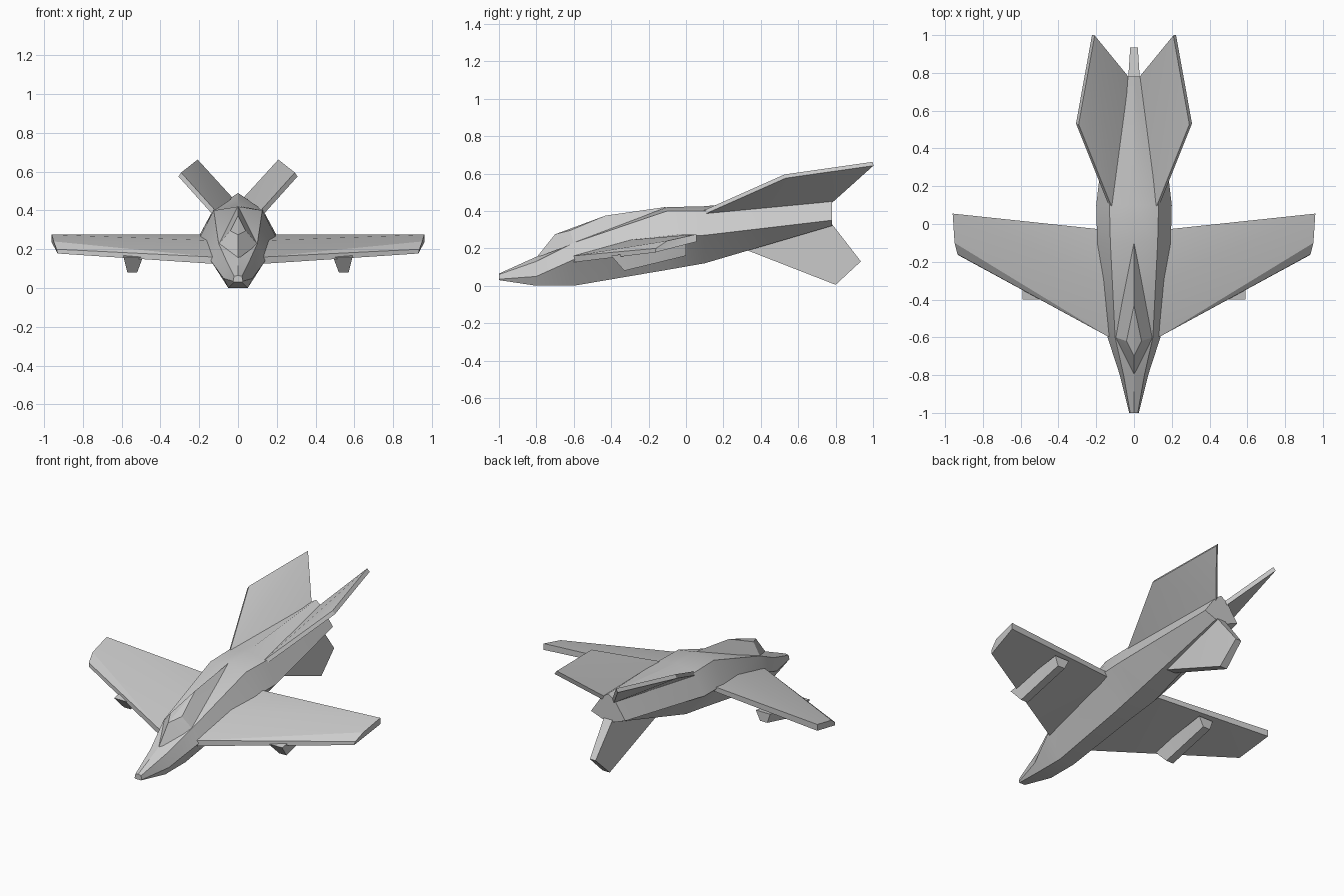
import bpy, bmesh
from mathutils import Vector

if "Cube" in bpy.data.objects:
    bpy.data.objects.remove(bpy.data.objects["Cube"])


def finish(bm, name, angle=0.35):
    bmesh.ops.recalc_face_normals(bm, faces=bm.faces)
    mesh = bpy.data.meshes.new(name)
    bm.to_mesh(mesh)
    bm.free()
    ob = bpy.data.objects.new(name, mesh)
    bpy.context.collection.objects.link(ob)
    bpy.ops.object.select_all(action='DESELECT')
    ob.select_set(True)
    bpy.context.view_layer.objects.active = ob
    bpy.ops.object.shade_smooth_by_angle(angle=angle)
    return ob


def hull(name, points, mirror=False):
    """Closed faceted solid around a few corner points."""
    bm = bmesh.new()
    for p in points:
        bm.verts.new(p)
    res = bmesh.ops.convex_hull(bm, input=bm.verts)
    loose = [v for v in bm.verts if not v.link_faces]
    bmesh.ops.delete(bm, geom=loose, context='VERTS')
    ob = finish(bm, name)
    if mirror:
        ob.modifiers.new("mirror", 'MIRROR').use_bisect_axis[0] = False
    return ob


def plate(corners, thickness):
    """Both sides of a flat panel given by its corners."""
    c = [Vector(p) for p in corners]
    n = (c[2] - c[0]).cross(c[3] - c[1]).normalized() * thickness / 2
    return [p + n for p in c] + [p - n for p in c]


# Fuselage: y, then bottom, side and shoulder as (x, z), then ridge height
sections = [
    (-1.00, (0.02, 0.03), (0.025, 0.035), (0.02, 0.06), 0.065),
    (-0.80, (0.05, 0.00), (0.075, 0.05), (0.055, 0.13), 0.155),
    (-0.60, (0.05, 0.00), (0.14, 0.14), (0.10, 0.23), 0.24),
    (-0.10, (0.06, 0.085), (0.195, 0.265), (0.125, 0.40), 0.42),
    (0.10, (0.07, 0.12), (0.20, 0.27), (0.13, 0.40), 0.425),
    (0.78, (0.04, 0.32), (0.12, 0.35), (0.045, 0.46), 0.49),
]
bm = bmesh.new()
rings = []
for y, bottom, side, shoulder, top in sections:
    half = [bottom, side, shoulder]
    outline = half + [(0, top)] + [(-x, z) for x, z in reversed(half)]
    rings.append([bm.verts.new((x, y, z)) for x, z in outline])
for a, b in zip(rings, rings[1:]):
    for i in range(7):
        j = (i + 1) % 7
        bm.faces.new((a[i], a[j], b[j], b[i]))
bm.faces.new(rings[0])
bm.faces.new(rings[-1])
finish(bm, "fuselage")

# Canopy
hull("canopy", [(0, -0.8, 0.15), (0.1, -0.6, 0.225), (-0.1, -0.6, 0.225),
                (0, -0.1, 0.422), (0, -0.7, 0.275), (0.04, -0.62, 0.295),
                (-0.04, -0.62, 0.295), (0, -0.43, 0.375)])

# Wings
hull("wings", [(0.13, -0.6, 0.125), (0.13, -0.6, 0.16), (0.14, -0.3, 0.245),
               (0.16, -0.03, 0.245), (0.16, -0.03, 0.275),
               (0.93, -0.165, 0.178), (0.935, -0.16, 0.2), (0.95, -0.1, 0.24),
               (0.96, 0.055, 0.235), (0.96, 0.055, 0.275)], mirror=True)

# Pylons under the wings
hull("wing_pylons", [(x, y, z) for s in (-1, 1) for x, y, z in (
    (0.54 + s * 0.05, -0.40, 0.16), (0.545 + s * 0.025, -0.33, 0.08),
    (0.545 + s * 0.025, 0.0, 0.16), (0.54 + s * 0.05, 0.0, 0.22))], mirror=True)

# Canted tail fins
hull("tail_fins", plate([(0.12, 0.08, 0.385), (0.30, 0.53, 0.585),
                         (0.215, 1.0, 0.652), (0.035, 0.78, 0.455)], 0.025), mirror=True)

# Ventral fin, thinner at its trailing edge
hull("ventral_fin", [(s * w, y, z) for s in (-1, 1) for w, y, z in (
    (0.03, 0.3, 0.2), (0.025, 0.8, 0.005), (0.02, 0.935, 0.13), (0.03, 0.78, 0.33))])
